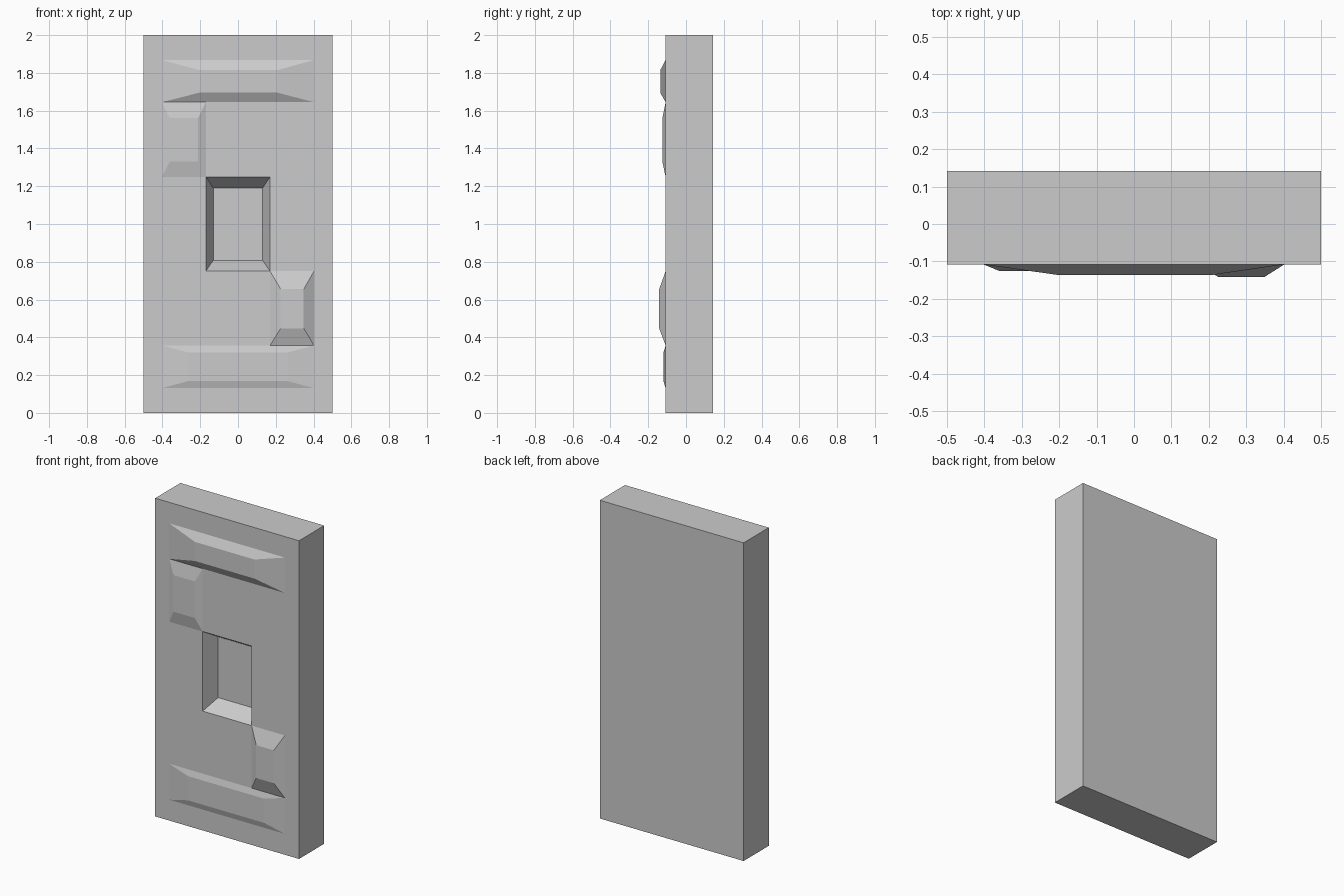
import bpy, bmesh

if "Cube" in bpy.data.objects:
    bpy.data.objects.remove(bpy.data.objects["Cube"])

FRONT, BACK = -0.108, 0.142
XS = [-0.5, -0.403, -0.17, 0.17, 0.402, 0.5]
ZS = [0, 0.131, 0.357, 0.75, 1.25, 1.645, 1.868, 2]

# Panels: cell columns, cell row, plateau x range, plateau z range, plateau y
PANELS = [
    ((1, 4), 1, (-0.265, 0.265), (0.168, 0.32), -0.119),    # bottom bar
    ((3, 4), 2, (0.226, 0.348), (0.448, 0.655), -0.142),    # lower right block
    ((2, 3), 3, (-0.131, 0.13), (0.808, 1.19), -0.01),      # central recess
    ((1, 2), 4, (-0.361, -0.213), (1.33, 1.56), -0.125),    # upper left block
    ((1, 4), 5, (-0.205, 0.21), (1.695, 1.815), -0.136),    # top bar
]

bm = bmesh.new()

# Front face grid
grid = [[bm.verts.new((x, FRONT, z)) for x in XS] for z in ZS]
cells = {}
for r in range(len(ZS) - 1):
    for c in range(len(XS) - 1):
        cells[c, r] = bm.faces.new((grid[r][c], grid[r][c + 1],
                                    grid[r + 1][c + 1], grid[r + 1][c]))

# Slab sides and back
rim = [e for e in bm.edges if e.is_boundary]
ext = bmesh.ops.extrude_edge_only(bm, edges=rim)["geom"]
for v in ext:
    if isinstance(v, bmesh.types.BMVert):
        v.co.y = BACK
bmesh.ops.contextual_create(bm, geom=[e for e in bm.edges if e.is_boundary])


def remap(value, src, dst):
    t = (value - src[0]) / (src[1] - src[0])
    return dst[0] + t * (dst[1] - dst[0])


# Bevelled raised panels and recess
for (c0, c1), r, px, pz, y in PANELS:
    faces = [cells[c, r] for c in range(c0, c1)]
    if len(faces) > 1:
        faces = bmesh.ops.dissolve_faces(bm, faces=faces)["region"]
    top = bmesh.ops.extrude_discrete_faces(bm, faces=faces)["faces"][0]
    for v in top.verts:
        v.co = (remap(v.co.x, (XS[c0], XS[c1]), px), y,
                remap(v.co.z, (ZS[r], ZS[r + 1]), pz))

bmesh.ops.recalc_face_normals(bm, faces=bm.faces)
mesh = bpy.data.meshes.new("wall_panel")
bm.to_mesh(mesh)
bm.free()
bpy.context.collection.objects.link(bpy.data.objects.new("wall_panel", mesh))
